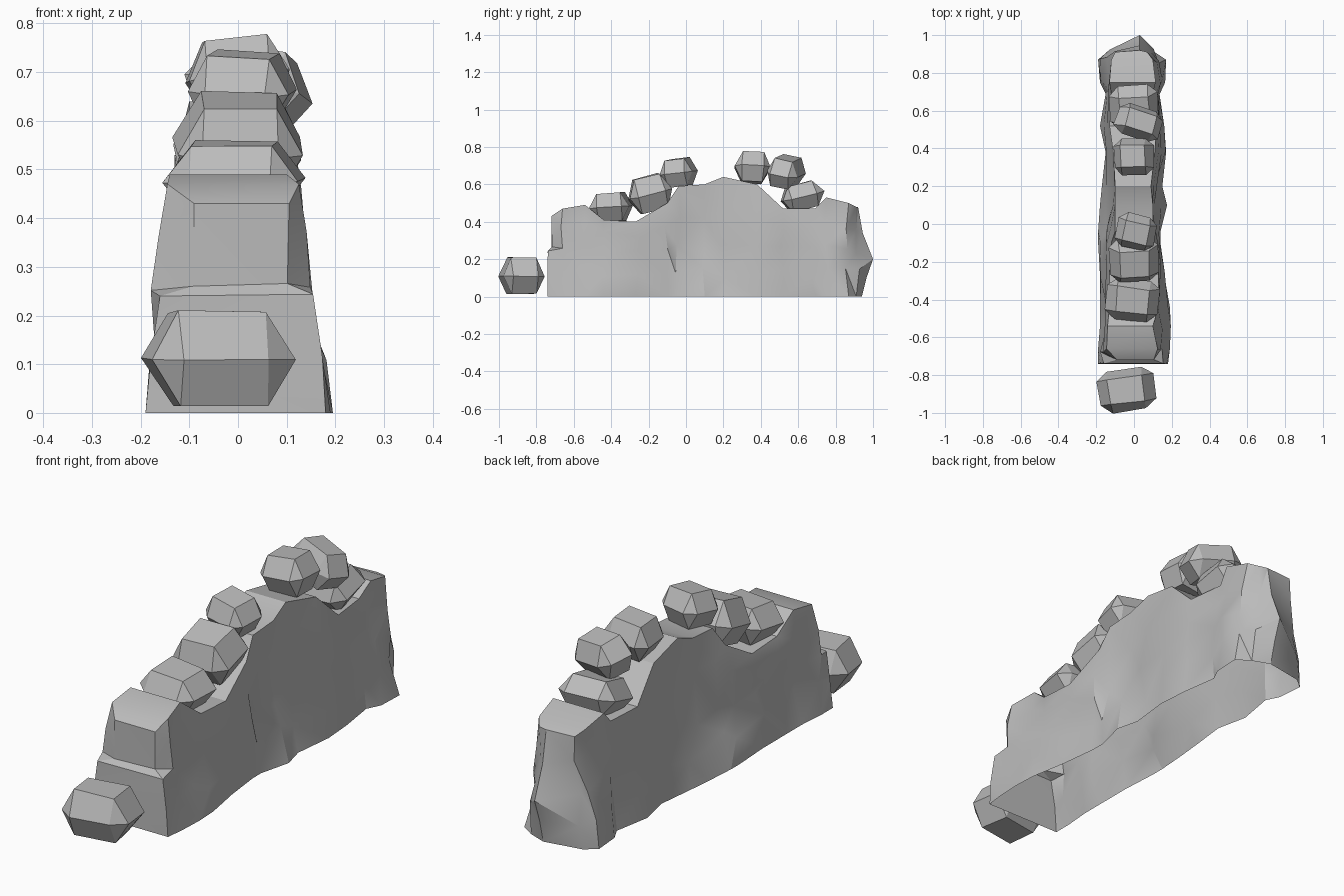
import bpy, bmesh, math, random
from mathutils import Vector, Euler

random.seed(11)
cube = bpy.data.objects.get("Cube")
if cube:
    bpy.data.objects.remove(cube, do_unlink=True)

stone = bpy.data.materials.new("grey stone")
stone.use_nodes = True
GREY = (0.5, 0.5, 0.5, 1)
stone.diffuse_color = GREY
stone.node_tree.nodes["Principled BSDF"].inputs["Base Color"].default_value = GREY


def finish(bm, name):
    bmesh.ops.recalc_face_normals(bm, faces=bm.faces)
    mesh = bpy.data.meshes.new(name)
    bm.to_mesh(mesh)
    bm.free()
    mesh.materials.append(stone)
    obj = bpy.data.objects.new(name, mesh)
    bpy.context.collection.objects.link(obj)
    return obj


# Wall body stations: y, top height, base left/right x, top left/right x
STATIONS = [
    (-0.74, 0.43, -0.19, 0.18, -0.09, 0.105),
    (-0.66, 0.47, -0.19, 0.19, -0.145, 0.125),
    (-0.54, 0.49, -0.18, 0.195, -0.14, 0.10),
    (-0.44, 0.41, -0.18, 0.19, -0.13, 0.13),
    (-0.27, 0.40, -0.18, 0.16, -0.13, 0.13),
    (-0.10, 0.50, -0.19, 0.14, -0.12, 0.11),
    (-0.04, 0.59, -0.19, 0.14, -0.10, 0.10),
    (0.10, 0.60, -0.18, 0.175, -0.10, 0.10),
    (0.20, 0.64, -0.17, 0.15, -0.10, 0.09),
    (0.38, 0.60, -0.15, 0.17, -0.11, 0.11),
    (0.52, 0.47, -0.18, 0.16, -0.13, 0.12),
    (0.69, 0.47, -0.15, 0.135, -0.12, 0.10),
    (0.75, 0.53, -0.18, 0.165, -0.13, 0.115),
    (0.87, 0.50, -0.19, 0.17, -0.12, 0.10),
    (0.91, 0.48, -0.14, 0.11, -0.10, 0.07),
]


def wall_ring(bm, station, front):
    y, top, bl, br, tl, tr = station
    # Level: height, taper towards the top width, and set-back in y
    if front:
        levels = [(0, 0, 0), (0.12, 0.12, 0), (0.24, 0.3, 0), (0.26, 1, 0.02), (top, 1, 0.02)]
        wob = 0.004
    else:
        levels = [(0, 0, 0), (0.13, 0.3, 0), (0.25, 0.65, 0), (top * 0.5 + 0.14, 0.85, 0), (top, 1, 0)]
        wob = 0.019
    sides = []
    for base, upper in ((bl, tl), (br, tr)):
        pts = []
        for z, f, back in levels:
            x = base + (upper - base) * f
            if 0 < z < top:
                x += random.uniform(-wob, wob)
                z += random.uniform(-wob, wob) * 1.5
                back += random.uniform(-wob, wob)
            pts.append(bm.verts.new((x, y + back, z)))
        sides.append(pts)
    return sides[0] + sides[1][::-1]


# Hollow shell, open underneath
bm = bmesh.new()
rings = [wall_ring(bm, s, s is STATIONS[0]) for s in STATIONS]
n = len(rings[0])
half = n // 2
for a, b in zip(rings, rings[1:]):
    for i in range(n - 1):
        bm.faces.new((a[i], a[i + 1], b[i + 1], b[i]))
# Stepped front face
first = rings[0]
for i in range(half - 1):
    bm.faces.new((first[i], first[i + 1], first[n - 2 - i], first[n - 1 - i]))
# Back end with a jutting central ridge
last = rings[-1]
ridge = [bm.verts.new((0.03, y, z)) for y, z in
         ((0.94, 0), (0.965, 0.1), (1.0, 0.2), (0.945, 0.34), (0.92, 0.48))]
for i in range(half - 1):
    bm.faces.new((last[i], last[i + 1], ridge[i + 1], ridge[i]))
    bm.faces.new((last[n - 1 - i], last[n - 2 - i], ridge[i + 1], ridge[i]))
bm.faces.new((last[half - 1], last[half], ridge[-1]))
bmesh.ops.triangulate(bm, faces=[f for f in bm.faces if len(f.verts) == 4])
body = finish(bm, "wall_body")
bpy.ops.object.select_all(action='DESELECT')
body.select_set(True)
bpy.context.view_layer.objects.active = body
bpy.ops.object.shade_smooth_by_angle(angle=math.radians(30))


# Boulder: square top and base around a wider eight-sided belt
def boulder(name, centre, size, turn):
    a = 0.6
    square = [(-a, -a), (a, -a), (a, a), (-a, a)]
    belt = [(-a, -1), (a, -1), (1, -a), (1, a), (a, 1), (-a, 1), (-1, a), (-1, -a)]
    rot = Euler([math.radians(t) for t in turn]).to_matrix()
    bm = bmesh.new()

    def vert(x, y, z):
        wob = Vector([random.uniform(-0.04, 0.04) for _ in range(3)])
        p = Vector((x, y, z)) + wob
        p = Vector([c * h for c, h in zip(p, size)])
        return bm.verts.new(rot @ p + Vector(centre))

    mid = [vert(x, y, 0) for x, y in belt]
    for z in (-1, 1):
        cap = [vert(x, y, z) for x, y in square]
        bm.faces.new(cap)
        for i in range(4):
            bm.faces.new((cap[i], cap[(i + 1) % 4], mid[2 * i + 1], mid[2 * i]))
            bm.faces.new((cap[i], mid[2 * i], mid[2 * i - 1]))
    finish(bm, name)


BOULDERS = [
    ("fallen_stone", (-0.04, -0.88, 0.11), (0.15, 0.11, 0.098), (0, 0, 8)),
    ("front_low_stone", (-0.01, -0.40, 0.478), (0.14, 0.11, 0.075), (4, 0, -6)),
    ("front_middle_stone", (0, -0.19, 0.55), (0.13, 0.12, 0.093), (15, 0, 3)),
    ("front_high_stone", (0.01, -0.04, 0.663), (0.105, 0.09, 0.073), (6, 3, -12)),
    ("back_high_stone", (0, 0.355, 0.69), (0.105, 0.095, 0.08), (-3, -6, 2)),
    ("back_middle_stone", (0.025, 0.535, 0.665), (0.125, 0.085, 0.077), (-12, 8, -18)),
    ("back_low_stone", (0, 0.62, 0.535), (0.13, 0.115, 0.07), (14, 0, 4)),
]
for spec in BOULDERS:
    boulder(*spec)
